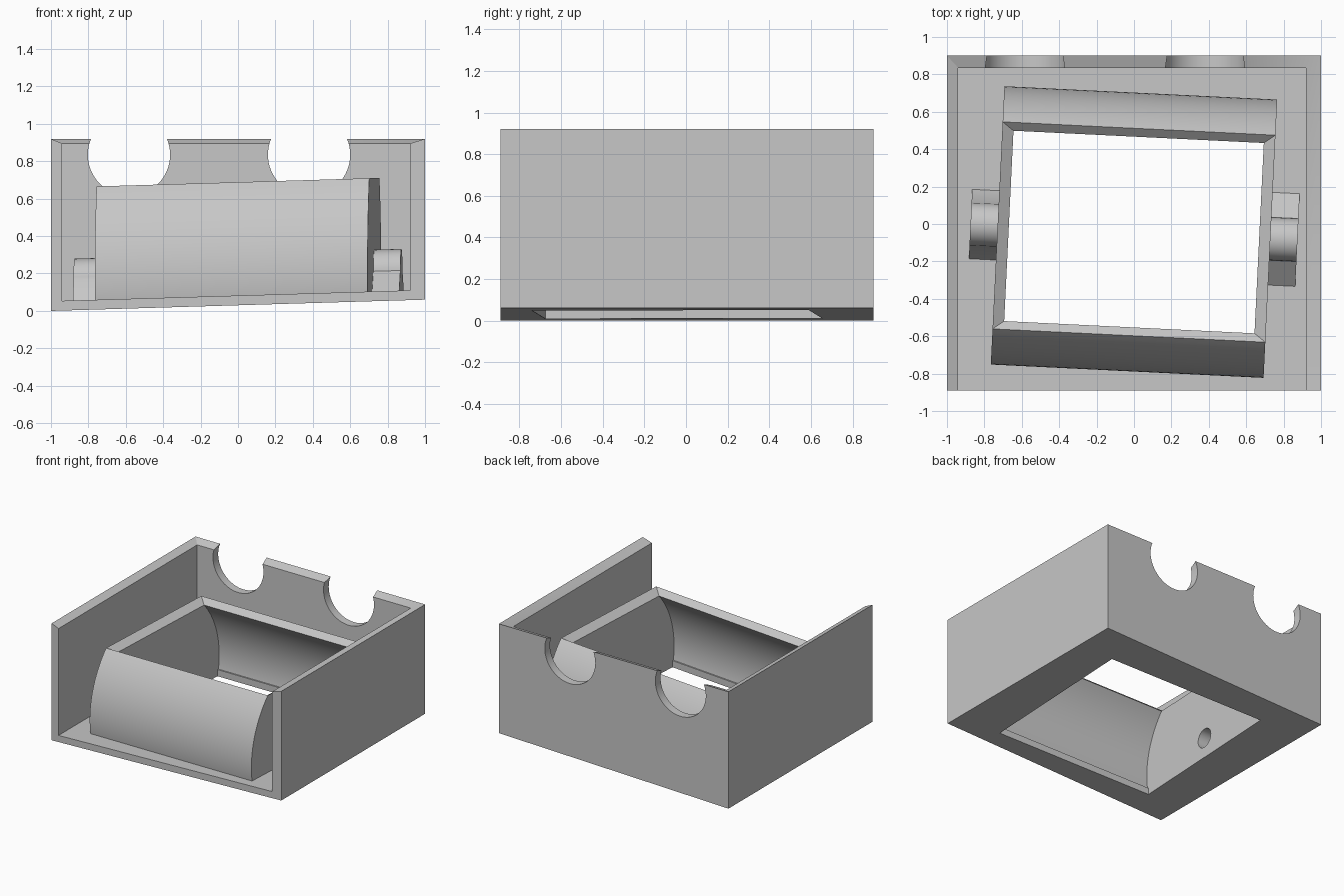
import bpy, bmesh, math

if "Cube" in bpy.data.objects:
    bpy.data.objects.remove(bpy.data.objects["Cube"], do_unlink=True)

grey = bpy.data.materials.new("plain_grey")
grey.use_nodes = True
grey.diffuse_color = (0.57, 0.57, 0.57, 1)
grey.node_tree.nodes["Principled BSDF"].inputs["Base Color"].default_value = (0.57, 0.57, 0.57, 1)

TURN = math.radians(-2.8)      # drum twist in the tray
FLOOR = 0.052                  # floor thickness
AXIS = 0.16                    # pivot height
HALF, WALL = 0.73, 0.06        # drum half length and wall
R_OUT = 0.745


def rise(x):
    """Height of the sloping underside."""
    return 0.03 * (x + 1)


def place(p):
    """Drum frame to world frame: twist, shift, then follow the slope."""
    x = p[0] * math.cos(TURN) - p[1] * math.sin(TURN)
    y = p[0] * math.sin(TURN) + p[1] * math.cos(TURN) - 0.043
    return (x, y, p[2] + rise(x))


def make(name, verts, faces):
    bm = bmesh.new()
    vs = [bm.verts.new(v) for v in verts]
    for f in faces:
        bm.faces.new([vs[i] for i in f])
    bmesh.ops.recalc_face_normals(bm, faces=bm.faces)
    mesh = bpy.data.meshes.new(name)
    bm.to_mesh(mesh)
    bm.free()
    mesh.materials.append(grey)
    ob = bpy.data.objects.new(name, mesh)
    bpy.context.collection.objects.link(ob)
    return ob


def prism(name, rings):
    """Solid between two matching closed outlines."""
    n = len(rings[0])
    faces = [tuple(range(n)), tuple(range(n, 2 * n))]
    faces += [(i, (i + 1) % n, n + (i + 1) % n, n + i) for i in range(n)]
    return make(name, rings[0] + rings[1], faces)


def select(ob):
    bpy.ops.object.select_all(action="DESELECT")
    ob.select_set(True)
    bpy.context.view_layer.objects.active = ob


def cut(ob, cutters):
    select(ob)
    for c in cutters:
        mod = ob.modifiers.new("cut", "BOOLEAN")
        mod.operation, mod.solver, mod.object = "DIFFERENCE", "EXACT", c
        bpy.ops.object.modifier_apply(modifier=mod.name)


def smooth(ob):
    select(ob)
    bpy.ops.object.shade_smooth_by_angle(angle=math.radians(30))


def circle(r, n=40):
    return [(r * math.cos(k * math.tau / n), r * math.sin(k * math.tau / n)) for k in range(n)]


# Tray walls: a U in plan, with a rim that dips inward
outer = [(-1, -0.89), (-1, 0.9), (1, 0.9), (1, -0.89)]
inner = [(-0.94, -0.89), (-0.94, 0.835), (0.92, 0.835), (0.92, -0.89)]
outline = outer + inner[::-1]
tops = [0.92] * 4 + [0.895] * 4
verts = [(x, y, rise(x)) for x, y in outline]
verts += [(x, y, t) for (x, y), t in zip(outline, tops)]
faces = [(0, 7, 15, 8), (3, 4, 12, 11)]
for i in range(3):
    a, b, c, d = i, i + 1, 6 - i, 7 - i
    faces += [(a, b, c, d), (a + 8, b + 8, c + 8, d + 8),
              (a, b, b + 8, a + 8), (d, c, c + 8, d + 8)]
walls = make("tray_walls", verts, faces)

# Round notches in the back wall
notches = []
for cx in (-0.583, 0.38):
    rings = [[(cx + u, y, 0.835 + v) for u, v in circle(0.22, 64)] for y in (0.7, 1.0)]
    notches.append(prism("notch_cutter", rings))
cut(walls, notches)
smooth(walls)

# Tray floor: sloping ring around the drum opening
r_in = R_OUT - WALL
hx, hy = HALF - WALL, math.sqrt(r_in ** 2 - AXIS ** 2)
verts = []
for h in (0, FLOOR):
    verts += [(x, y, rise(x) + h) for x, y in inner]
    verts += [place((x, y, h)) for x, y in ((-hx, -hy), (-hx, hy), (hx, hy), (hx, -hy))]
faces = []
for i in range(4):
    j = (i + 1) % 4
    faces += [(i, j, j + 4, i + 4), (i + 8, j + 8, j + 12, i + 12),
              (i, j, j + 8, i + 8), (i + 4, j + 4, j + 12, i + 12)]
make("tray_floor", verts, faces)

# Drum: curved front and back panels, flat ends, open above and below
STEPS = 20
top_angle = math.asin((0.658 - AXIS) / R_OUT)


def arch(r):
    low = math.asin(-AXIS / r)
    arc = [low + (top_angle - low) * k / STEPS for k in range(STEPS + 1)]
    front = [(-r * math.cos(a), AXIS + r * math.sin(a)) for a in arc]
    return front + [(-y, z) for y, z in front[::-1]]


n = 2 * (STEPS + 1)
verts = []
for r, half in ((R_OUT, HALF), (r_in, hx)):
    for x in (-half, half):
        verts += [place((x, y, z)) for y, z in arch(r)]
faces = [tuple(range(k * n, k * n + n)) for k in range(4)]
for base in (0, 2 * n):
    faces += [(base + i, base + i + 1, base + n + i + 1, base + n + i)
              for i in range(n - 1) if i != STEPS]
for i in (0, STEPS, STEPS + 1, n - 1):           # long rims
    faces.append((i, n + i, 3 * n + i, 2 * n + i))
for a, b in ((STEPS, STEPS + 1), (0, n - 1)):    # end rims
    for s in (0, n):
        faces.append((a + s, b + s, b + s + 2 * n, a + s + 2 * n))
drum = make("drum", verts, faces)

# Pivot brackets: round top on a flared foot, with a blind pivot hole
pins = []
for name, side, foot in (("right_bracket", -1, 0.2), ("left_bracket", 1, 0.275)):
    arc = [math.pi * k / 20 for k in range(21)]
    shape = [(foot, 0.03)]
    shape += [(0.115 * math.cos(a), AXIS + 0.115 * math.sin(a)) for a in arc]
    shape.append((-foot, 0.03))
    rings = [[place((side * x, y, z)) for y, z in shape] for x in (0.7, 0.875)]
    bracket = prism(name, rings)
    rings = [[place((side * x, u, AXIS + v)) for u, v in circle(0.075)] for x in (0.6, 0.82)]
    pin = prism("pivot_cutter", rings)
    pins.append(pin)
    cut(bracket, [pin])
    smooth(bracket)
cut(drum, pins)
smooth(drum)

for helper in notches + pins:
    bpy.data.objects.remove(helper, do_unlink=True)
